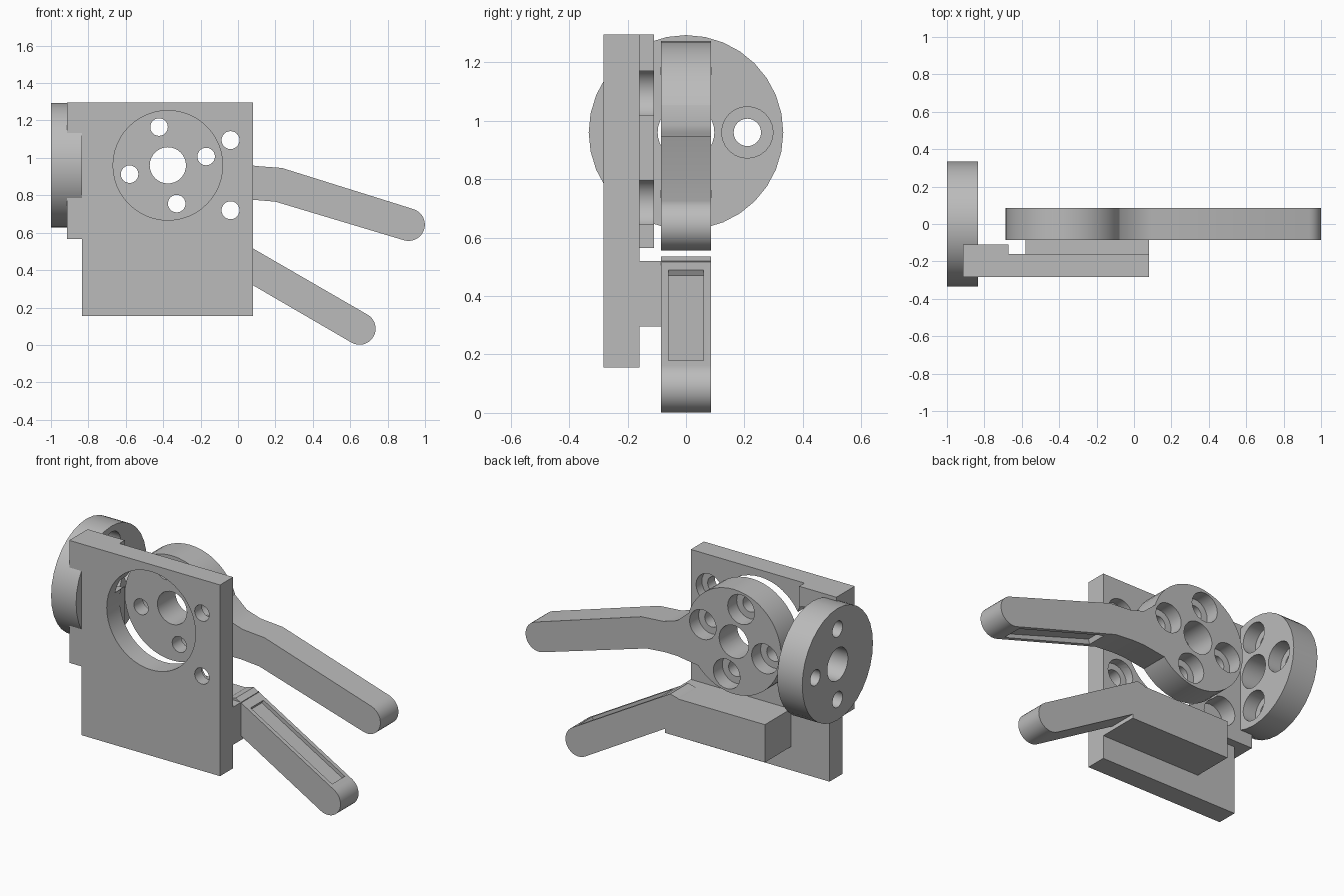
import bpy, bmesh, math

cube = bpy.data.objects.get("Cube")
if cube:
    bpy.data.objects.remove(cube, do_unlink=True)

grey = bpy.data.materials.new("plain_grey")
grey.use_nodes = True
COLOUR = (0.5, 0.5, 0.5, 1)
grey.diffuse_color = COLOUR
grey.node_tree.nodes["Principled BSDF"].inputs["Base Color"].default_value = COLOUR

HUB_X, HUB_Z = -0.375, 0.96
HALF = 0.085          # half the thickness of the fingers


def prism(name, pts, lo, hi, axis="y"):
    """Extrude a 2D profile along y (profile in x,z) or along x (profile in y,z)."""
    def place(u, v, d):
        return (u, d, v) if axis == "y" else (d, u, v)
    bm = bmesh.new()
    face = bm.faces.new([bm.verts.new(place(u, v, lo)) for u, v in pts])
    new = bmesh.ops.extrude_face_region(bm, geom=[face])["geom"]
    move = (0, hi - lo, 0) if axis == "y" else (hi - lo, 0, 0)
    bmesh.ops.translate(bm, verts=[g for g in new if isinstance(g, bmesh.types.BMVert)], vec=move)
    bmesh.ops.recalc_face_normals(bm, faces=bm.faces)
    mesh = bpy.data.meshes.new(name)
    bm.to_mesh(mesh)
    bm.free()
    mesh.materials.append(grey)
    ob = bpy.data.objects.new(name, mesh)
    bpy.context.collection.objects.link(ob)
    return ob


def arc(u, v, r, start=0, sweep=360, n=32):
    steps = n if sweep == 360 else n + 1
    return [(u + r * math.cos(math.radians(start + sweep * i / n)),
             v + r * math.sin(math.radians(start + sweep * i / n))) for i in range(steps)]


def rect(u0, u1, v0, v1):
    return [(u0, v0), (u1, v0), (u1, v1), (u0, v1)]


def combine(ob, others, operation):
    bpy.context.view_layer.objects.active = ob
    for other in others:
        mod = ob.modifiers.new("combine", "BOOLEAN")
        mod.operation = operation
        mod.solver = "EXACT"
        mod.object = other
        bpy.ops.object.modifier_apply(modifier=mod.name)
        bpy.data.objects.remove(other, do_unlink=True)


def hub_cutters(u, v, lo, hi, axis, angles):
    """Centre bore plus counterbored screw holes, recessed from the hi side."""
    cuts = [prism("bore_cutter", arc(u, v, 0.097), lo - 0.05, hi + 0.05, axis)]
    for a in angles:
        cu = u + 0.21 * math.cos(math.radians(a))
        cv = v + 0.21 * math.sin(math.radians(a))
        cuts.append(prism("screw_cutter", arc(cu, cv, 0.047, n=24), lo - 0.05, hi + 0.05, axis))
        cuts.append(prism("head_cutter", arc(cu, cv, 0.088, n=24), hi - 0.085, hi + 0.05, axis))
    return cuts


def pad_cutter(tip, slope, side, near, far):
    """Shallow slot in a finger's gripping face, measured back from the tip centre."""
    c, s = math.cos(math.radians(slope)), math.sin(math.radians(slope))
    local = rect(-far, -near, side * (HALF - 0.02), side * (HALF + 0.04))
    pts = [(tip[0] + c * a - s * b, tip[1] + s * a + c * b) for a, b in local]
    return prism("pad_cutter", pts, -0.06, 0.06)


# Mounting plate with a thicker rim beside the upright disc
plate = prism("mounting_plate", [(-0.835, 0.155), (0.08, 0.155), (0.08, 1.295), (-0.915, 1.295),
                                 (-0.915, 0.565), (-0.835, 0.565)], -0.283, -0.16)
rim = prism("plate_rim", rect(-0.915, -0.67, 0.565, 1.295), -0.22, -0.11)
combine(plate, [rim], "UNION")
cuts = [prism("hub_opening_cutter", arc(HUB_X, HUB_Z, 0.293, n=48), -0.4, 0)]
for z in (0.72, 1.095):
    cuts.append(prism("screw_cutter", arc(-0.04, z, 0.048, n=24), -0.4, 0))
    for x in (-0.04, -0.71):
        cuts.append(prism("head_cutter", arc(x, z, 0.086, n=24), -0.215, 0))
combine(plate, cuts, "DIFFERENCE")

# Upright disc on the model's right end; its front screw hole is buried in the plate
disc = prism("end_disc", arc(0, HUB_Z, 0.333), -1, -0.835, "x")
combine(disc, hub_cutters(0, HUB_Z, -1, -0.835, "x", (0, 90, 270)), "DIFFERENCE")

# Moving finger: round hub, flared neck and bent arm with a round tip
tip = (0.912, 0.643)
moving = prism("moving_finger", arc(HUB_X, HUB_Z, 0.312, n=48), -HALF, HALF)
arm = [(-0.2, 1.0), (-0.08, 1.055), (0.0, 0.985), (0.09, 0.957), (0.235, 0.946)]
arm += arc(*tip, 0.087, 72.6, -180, 16)
arm += [(0.2, 0.766), (0.08, 0.776), (0.0, 0.775), (-0.14, 0.755), (-0.2, 0.8)]
combine(moving, [prism("arm", arm, -HALF, HALF)], "UNION")
combine(moving, hub_cutters(HUB_X, HUB_Z, -HALF, HALF, "y", (13, 103, 193, 283))
        + [pad_cutter(tip, -17.4, -1, 0.035, 0.655)], "DIFFERENCE")

# Fixed finger: block joined to the plate, and a straight sloping arm
tip = (0.65, 0.087)
fixed = prism("fixed_finger", rect(-0.58, 0.08, 0.295, 0.52), -0.16, HALF)
arm = [(-0.04, 0.5), (0.0, 0.525), (0.045, 0.536)] + arc(*tip, 0.086, 60, -180, 16)
arm += [(0.08, 0.319), (-0.04, 0.36)]
combine(fixed, [prism("arm", arm, -HALF, HALF)], "UNION")
combine(fixed, [pad_cutter(tip, -30, 1, 0.035, 0.655)], "DIFFERENCE")

# Smooth round walls, keep hard edges
for ob in (plate, disc, moving, fixed):
    bpy.ops.object.select_all(action="DESELECT")
    ob.select_set(True)
    bpy.context.view_layer.objects.active = ob
    bpy.ops.object.shade_smooth_by_angle(angle=math.radians(25))
